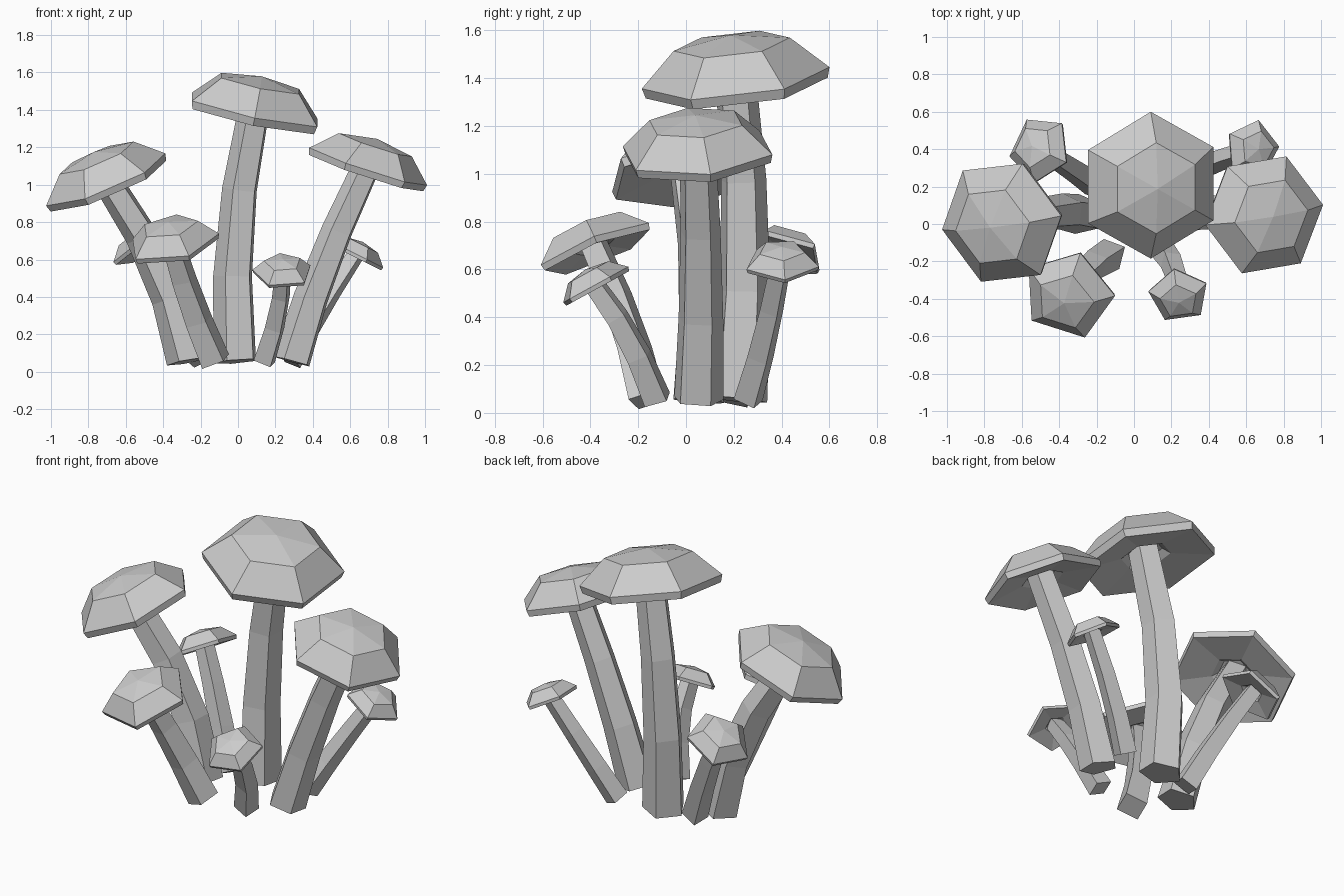
import bpy, bmesh, math
from mathutils import Vector

if "Cube" in bpy.data.objects:
    bpy.data.objects.remove(bpy.data.objects["Cube"])

grey = bpy.data.materials.new("plain_grey")
grey.diffuse_color = (0.6, 0.6, 0.6, 1)
grey.use_nodes = True
grey.node_tree.nodes["Principled BSDF"].inputs["Base Color"].default_value = grey.diffuse_color


def ring(bm, centre, normal, radius, sides, phase):
    """Polygon ring in the plane across normal, its angles measured from +x."""
    n = normal.normalized()
    u = (Vector((1, 0, 0)) - n * n.x).normalized()
    v = n.cross(u)
    angles = [math.radians(phase) + 2 * math.pi * i / sides for i in range(sides)]
    return [bm.verts.new(centre + radius * (u * math.cos(a) + v * math.sin(a))) for a in angles]


def bridge(bm, rings):
    for a, b in zip(rings, rings[1:]):
        for i in range(len(a)):
            j = (i + 1) % len(a)
            bm.faces.new((a[i], a[j], b[j], b[i]))


def finish(bm, name):
    bmesh.ops.recalc_face_normals(bm, faces=bm.faces)
    mesh = bpy.data.meshes.new(name)
    bm.to_mesh(mesh)
    bm.free()
    mesh.materials.append(grey)
    bpy.context.collection.objects.link(bpy.data.objects.new(name, mesh))


def cap(name, centre, axis, radius, sides, phase):
    """Faceted dome with a thin rim and a recessed underside."""
    # (radius factor, height factor), from the recess out and up
    profile = ((0.26, 0.14), (0.36, 0.05), (0.97, -0.055), (1, 0.055), (0.62, 0.42))
    bm = bmesh.new()
    rings = [ring(bm, centre + axis * h * radius, axis, radius * f, sides, phase)
             for f, h in profile]
    bridge(bm, rings)
    bm.faces.new(rings[0])
    apex = bm.verts.new(centre + axis * 0.52 * radius)
    top = rings[-1]
    for i in range(sides):
        bm.faces.new((top[i], top[(i + 1) % sides], apex))
    finish(bm, name)


def stem(name, base, middle, tip, radius, sides):
    """Tapering prism bent along a curve through three points."""
    control = 2 * middle - (base + tip) / 2
    bm = bmesh.new()
    rings = []
    for i in range(4):
        t = i / 3
        point = base * (1 - t) ** 2 + control * 2 * t * (1 - t) + tip * t * t
        tangent = (control - base) * (1 - t) + (tip - control) * t
        rings.append(ring(bm, point, tangent, radius * (1 - 0.28 * t), sides, 30))
    bridge(bm, rings)
    bm.faces.new(rings[0])
    bm.faces.new(rings[-1])
    finish(bm, name)


def mushroom(name, centre, slope, radius, phase, base, middle, sides=5):
    """Tilted cap, with a stem that rises from the ground into its recess."""
    centre = Vector(centre)
    axis = Vector((-slope[0], -slope[1], 1)).normalized()
    cap(name + "_mushroom_cap", centre, axis, radius, sides, phase)
    stem(name + "_mushroom_stem", Vector((*base, 0.055)), Vector(middle),
         centre + axis * 0.16 * radius, 0.03 + 0.235 * radius, sides - 1)


# Three large mushrooms with six-sided caps
mushroom("tall_middle", (0.085, 0.21, 1.38), (-0.21, 0.115), 0.395, 30,
         (-0.01, 0.22), (-0.01, 0.245, 0.74), sides=6)
mushroom("big_left", (-0.70, 0.01, 1.01), (0.42, 0.18), 0.35, 10,
         (-0.27, 0.05), (-0.43, 0.06, 0.56), sides=6)
mushroom("big_right", (0.69, 0.05, 1.08), (-0.33, 0.07), 0.335, 8,
         (0.29, 0.05), (0.46, 0.06, 0.57), sides=6)

# Four small mushrooms with five-sided caps
mushroom("front_left", (-0.35, -0.375, 0.68), (0.19, 0.40), 0.255, 3,
         (-0.12, -0.16), (-0.25, -0.25, 0.38))
mushroom("front_right", (0.24, -0.38, 0.525), (0, 0.55), 0.165, 27,
         (0.14, -0.12), (0.215, -0.24, 0.32))
mushroom("back_right", (0.63, 0.40, 0.62), (-0.5, 0), 0.16, 5,
         (0.28, 0.26), (0.44, 0.335, 0.33))
mushroom("back_left", (-0.50, 0.40, 0.66), (0.56, -0.21), 0.185, 43,
         (-0.20, 0.20), (-0.35, 0.305, 0.38))
